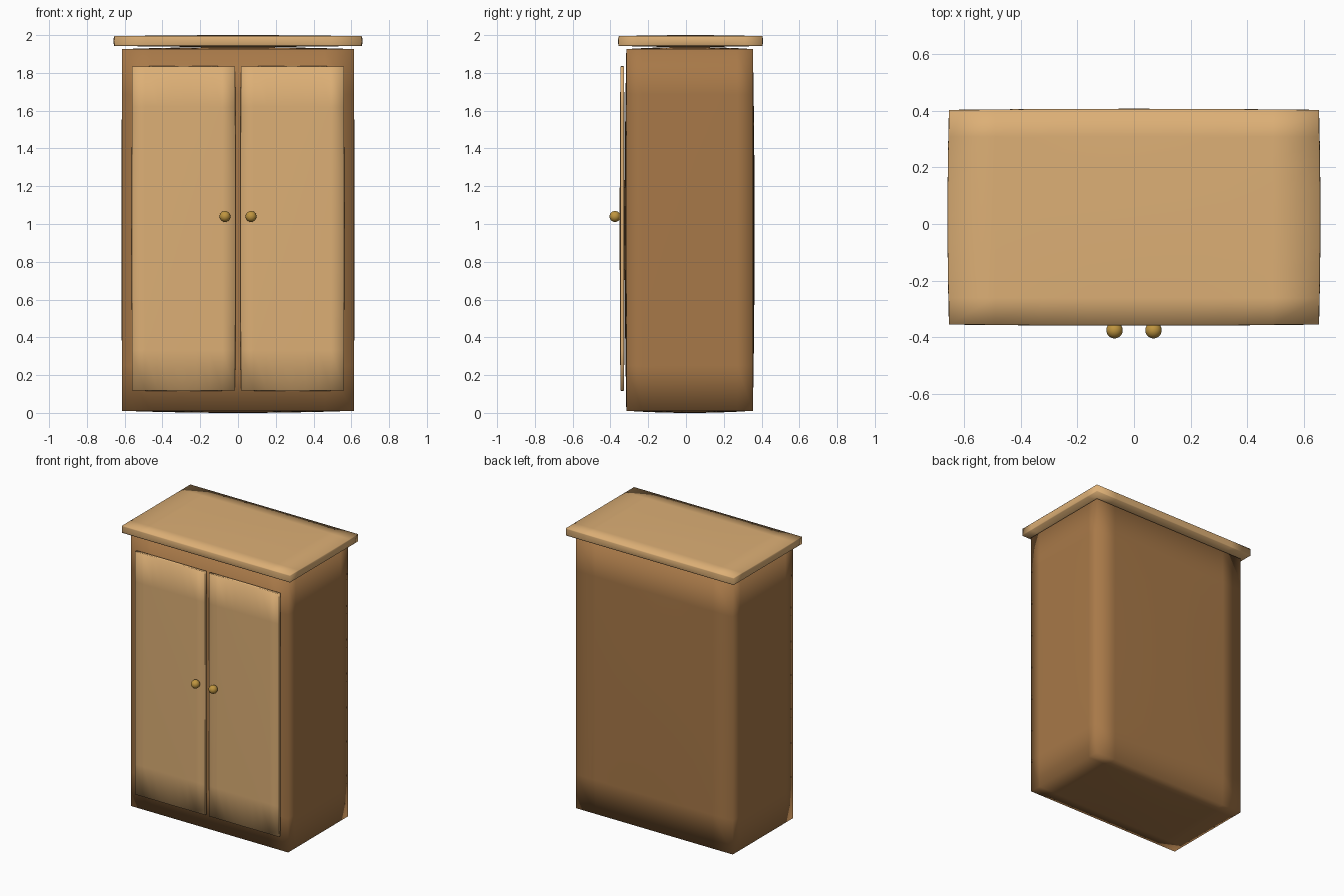
import bpy, bmesh

if "Cube" in bpy.data.objects:
    bpy.data.objects.remove(bpy.data.objects["Cube"])


def material(name, rgb):
    m = bpy.data.materials.new(name)
    m.diffuse_color = (*rgb, 1)
    m.use_nodes = True
    m.node_tree.nodes["Principled BSDF"].inputs["Base Color"].default_value = m.diffuse_color
    return m


DARK = material("dark_wood", (0.39, 0.19, 0.065))
LIGHT = material("light_wood", (0.72, 0.43, 0.18))
BRASS = material("brass", (0.52, 0.30, 0.05))


def finish(name, bm, mat):
    bmesh.ops.recalc_face_normals(bm, faces=bm.faces)
    mesh = bpy.data.meshes.new(name)
    bm.to_mesh(mesh)
    bm.free()
    mesh.materials.append(mat)
    mesh.shade_smooth()
    obj = bpy.data.objects.new(name, mesh)
    bpy.context.collection.objects.link(obj)
    return obj


def cushion_box(name, lo, hi, bulge, mat):
    """Smooth box with straight edges and faces that swell slightly outward to lo / hi."""
    bm = bmesh.new()
    bmesh.ops.create_cube(bm, size=2)
    bmesh.ops.subdivide_edges(bm, edges=bm.edges, cuts=7, use_grid_fill=True)
    mid = [(a + b) / 2 for a, b in zip(lo, hi)]
    half = [(b - a) / 2 for a, b in zip(lo, hi)]
    for v in bm.verts:
        c = v.co.copy()
        for i in range(3):
            p, q = c[(i + 1) % 3], c[(i + 2) % 3]
            swell = (1 - p * p) * (1 - q * q)
            v.co[i] = mid[i] + c[i] * (half[i] - bulge[i] * (1 - swell))
    return finish(name, bm, mat)


# Carcass and overhanging top
cushion_box("cabinet_body", (-0.617, -0.325, 0), (0.617, 0.363, 1.937), (0.004, 0.009, 0.011), DARK)
cushion_box("cabinet_top", (-0.66, -0.36, 1.937), (0.66, 0.408, 2.0), (0.005, 0.004, 0.006), LIGHT)

# Pair of doors with round knobs
for side, s in (("left", -1), ("right", 1)):
    x0, x1 = sorted((s * 0.013, s * 0.563))
    cushion_box(side + "_door", (x0, -0.351, 0.115), (x1, -0.324, 1.837), (0.002, 0.004, 0.004), LIGHT)
    bm = bmesh.new()
    bmesh.ops.create_uvsphere(bm, u_segments=24, v_segments=16, radius=0.029)
    knob = finish(side + "_knob", bm, BRASS)
    knob.location = (s * 0.069, -0.376, 1.04)
